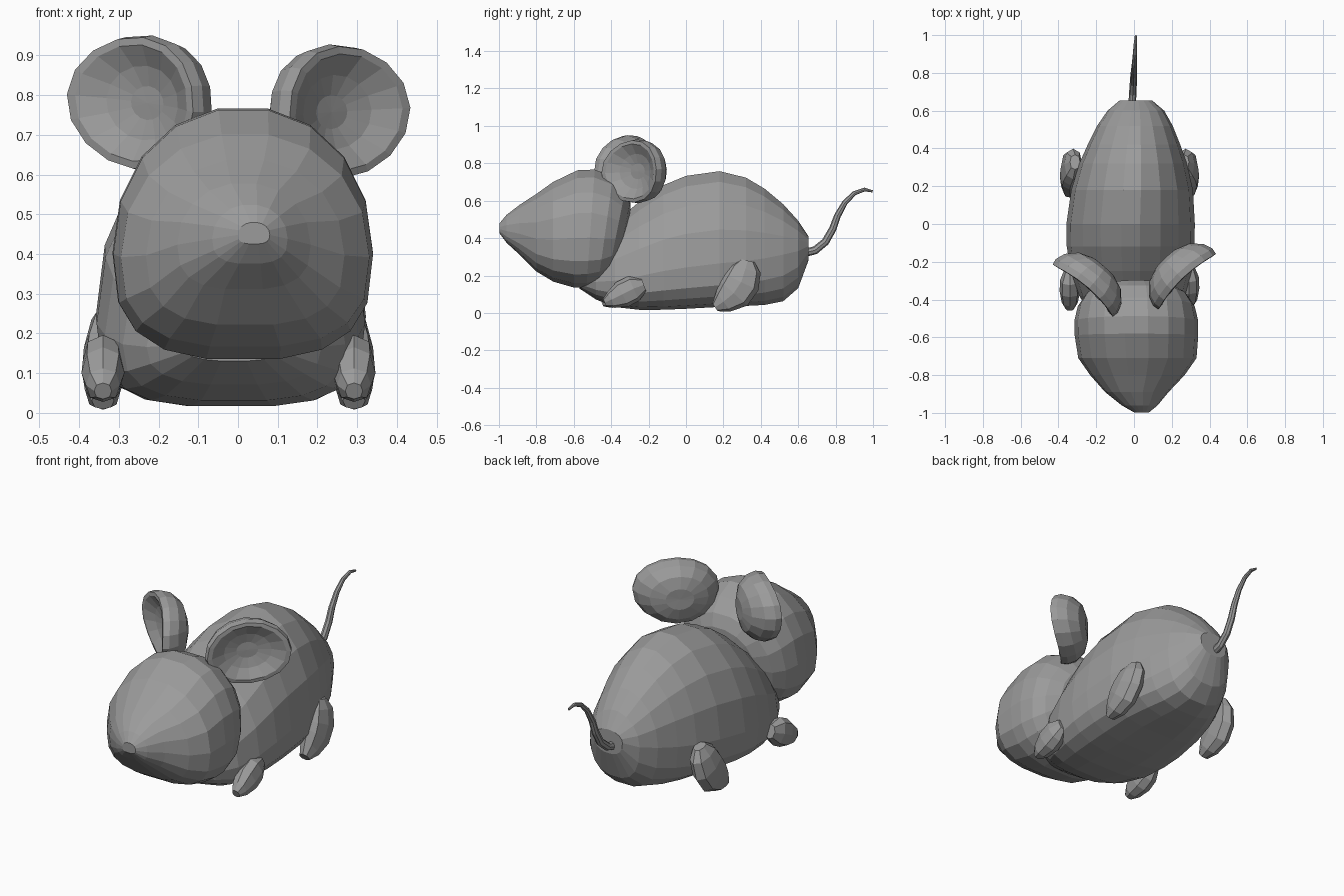
import bpy, bmesh, math
from mathutils import Vector, Matrix

fur = bpy.data.materials.new("grey fur")
fur.diffuse_color = (0.33, 0.33, 0.33, 1)


def loft(name, rings):
    """Skin a list of equal-length closed rings and cap both ends."""
    bm = bmesh.new()
    vs = [[bm.verts.new(p) for p in ring] for ring in rings]
    n = len(rings[0])
    for a, b in zip(vs, vs[1:]):
        for i in range(n):
            j = (i + 1) % n
            bm.faces.new((a[i], a[j], b[j], b[i]))
    for ring in (vs[0], vs[-1]):
        mid = bm.verts.new(sum((v.co for v in ring), Vector()) / n)
        for i in range(n):
            bm.faces.new((ring[i], ring[(i + 1) % n], mid))
    bmesh.ops.recalc_face_normals(bm, faces=bm.faces)
    me = bpy.data.meshes.new(name)
    bm.to_mesh(me)
    bm.free()
    me.materials.append(fur)
    ob = bpy.data.objects.new(name, me)
    bpy.context.collection.objects.link(ob)
    return ob


def power(v, p):
    return math.copysign(abs(v) ** p, v)


def egg(y, xc, hw, zb, zt, widest, boxy, tilt=0.0, slope=0.95, n=18):
    """Cross-section across y: round above its widest height, boxier below."""
    zm = zb + (zt - zb) * widest
    ring = []
    for i in range(n):
        a = 2 * math.pi * i / n
        c, s = math.cos(a), math.sin(a)
        if s >= 0:
            x, z = power(c, slope), zm + (zt - zm) * power(s, 0.95)
        else:
            x, z = power(c, boxy), zm + (zm - zb) * power(s, boxy)
        ring.append((xc + hw * x, y + tilt * (z - (zb + zt) / 2), z))
    return ring


def tube(name, path, n=8, p=1.0):
    """Loft round sections along (centre, x radius, other radius) stations."""
    rings = []
    for k, (c, rx, r) in enumerate(path):
        a, b = path[max(k - 1, 0)][0], path[min(k + 1, len(path) - 1)][0]
        t = (Vector(b) - Vector(a)).normalized()
        side = Vector((1, 0, 0))
        up = t.cross(side).normalized()
        rings.append([Vector(c) + side * rx * power(math.cos(2 * math.pi * i / n), p)
                      + up * r * power(math.sin(2 * math.pi * i / n), p) for i in range(n)])
    return loft(name, rings)


# Body: (y, centre x, half width, bottom, top, widest height, boxiness of the belly)
loft("body", [egg(y, xc, hw, zb, zt, w, boxy, 0, 1.1) for y, xc, hw, zb, zt, w, boxy in [
    (-0.57, -0.01, 0.13, 0.13, 0.26, 0.31, 0.8), (-0.48, -0.01, 0.22, 0.07, 0.38, 0.31, 0.75),
    (-0.38, -0.01, 0.28, 0.03, 0.49, 0.31, 0.7), (-0.25, -0.015, 0.32, 0.015, 0.60, 0.31, 0.65),
    (-0.12, -0.018, 0.338, 0.015, 0.69, 0.31, 0.65), (0.0, -0.018, 0.34, 0.02, 0.74, 0.31, 0.65),
    (0.18, -0.01, 0.322, 0.03, 0.765, 0.32, 0.65), (0.32, -0.005, 0.285, 0.035, 0.73, 0.35, 0.68),
    (0.42, 0.0, 0.245, 0.04, 0.67, 0.4, 0.72), (0.52, 0.005, 0.20, 0.06, 0.585, 0.48, 0.75),
    (0.60, 0.01, 0.15, 0.13, 0.495, 0.55, 0.8), (0.655, 0.01, 0.085, 0.28, 0.41, 0.6, 0.8)]])

# Head: (y, centre x, half width, bottom, top, backward tilt)
loft("head", [egg(y, xc, hw, zb, zt, 0.42, 0.72, t) for y, xc, hw, zb, zt, t in [
    (-0.997, 0.04, 0.04, 0.425, 0.48, 0), (-0.96, 0.03, 0.095, 0.375, 0.525, 0),
    (-0.89, 0.015, 0.168, 0.31, 0.58, 0), (-0.80, 0.018, 0.25, 0.22, 0.64, 0),
    (-0.71, 0.018, 0.313, 0.165, 0.705, 0), (-0.59, 0.013, 0.327, 0.133, 0.768, 0.03),
    (-0.51, 0.012, 0.328, 0.135, 0.772, 0.07), (-0.43, 0.012, 0.31, 0.155, 0.73, 0.14),
    (-0.37, 0.012, 0.27, 0.20, 0.665, 0.2), (-0.33, 0.012, 0.20, 0.27, 0.60, 0.2),
    (-0.315, 0.012, 0.10, 0.34, 0.52, 0.2)]])


# Ears: thick cupped dishes, (radius, depth) from the back bulge to the hollow
def ear(name, centre, yaw, roll):
    prof = [(0.33, -0.115), (0.68, -0.098), (0.92, -0.056), (1.0, -0.01),
            (0.97, 0.025), (0.86, 0.028), (0.55, 0.0), (0.25, -0.012)]
    rot = Matrix.Rotation(yaw, 3, 'Z') @ Matrix.Rotation(roll, 3, 'Y')
    rings = []
    for r, d in prof:
        ring = []
        for i in range(16):
            a = 2 * math.pi * i / 16
            u, v = 0.218 * r * math.cos(a), 0.171 * r * math.sin(a)
            ring.append(Vector(centre) + rot @ Vector((u, -(d + 0.7 * u * u), v)))
        rings.append(ring)
    loft(name, rings)


ear("left_ear", (-0.235, -0.31, 0.78), math.radians(-41), math.radians(6))
ear("right_ear", (0.243, -0.265, 0.757), math.radians(44), math.radians(-3))

# Legs: rounded teardrops, the back ones leaning in towards the hips
for side, x, dy, lean in (("left", -0.34, -0.015, 1), ("right", 0.292, 0.0, -1)):
    tube(side + "_front_leg", [
        ((x, -0.435 + dy, 0.055), 0.022, 0.022), ((x, -0.40 + dy, 0.07), 0.043, 0.047),
        ((x, -0.34 + dy, 0.10), 0.054, 0.073), ((x, -0.28 + dy, 0.13), 0.051, 0.072),
        ((x, -0.225 + dy, 0.15), 0.028, 0.037)], p=0.85)
    tube(side + "_back_leg", [
        ((x, 0.155, 0.03), 0.028, 0.025), ((x, 0.20, 0.06), 0.046, 0.065),
        ((x, 0.255, 0.105), 0.053, 0.098), ((x + 0.005 * lean, 0.295, 0.165), 0.053, 0.102),
        ((x + 0.018 * lean, 0.318, 0.235), 0.047, 0.084),
        ((x + 0.028 * lean, 0.328, 0.28), 0.027, 0.04)], p=0.85)

# Tail: thin curl ending in a point
tail = [(0.63, 0.32, 0.022), (0.69, 0.335, 0.022), (0.745, 0.38, 0.021), (0.785, 0.45, 0.020),
        (0.81, 0.52, 0.018), (0.85, 0.59, 0.015), (0.90, 0.64, 0.012),
        (0.955, 0.66, 0.010), (0.998, 0.65, 0.006)]
tube("tail", [((-0.01 + 0.02 * (y - 0.63) / 0.37, y, z), r * 0.9, r) for y, z, r in tail])
